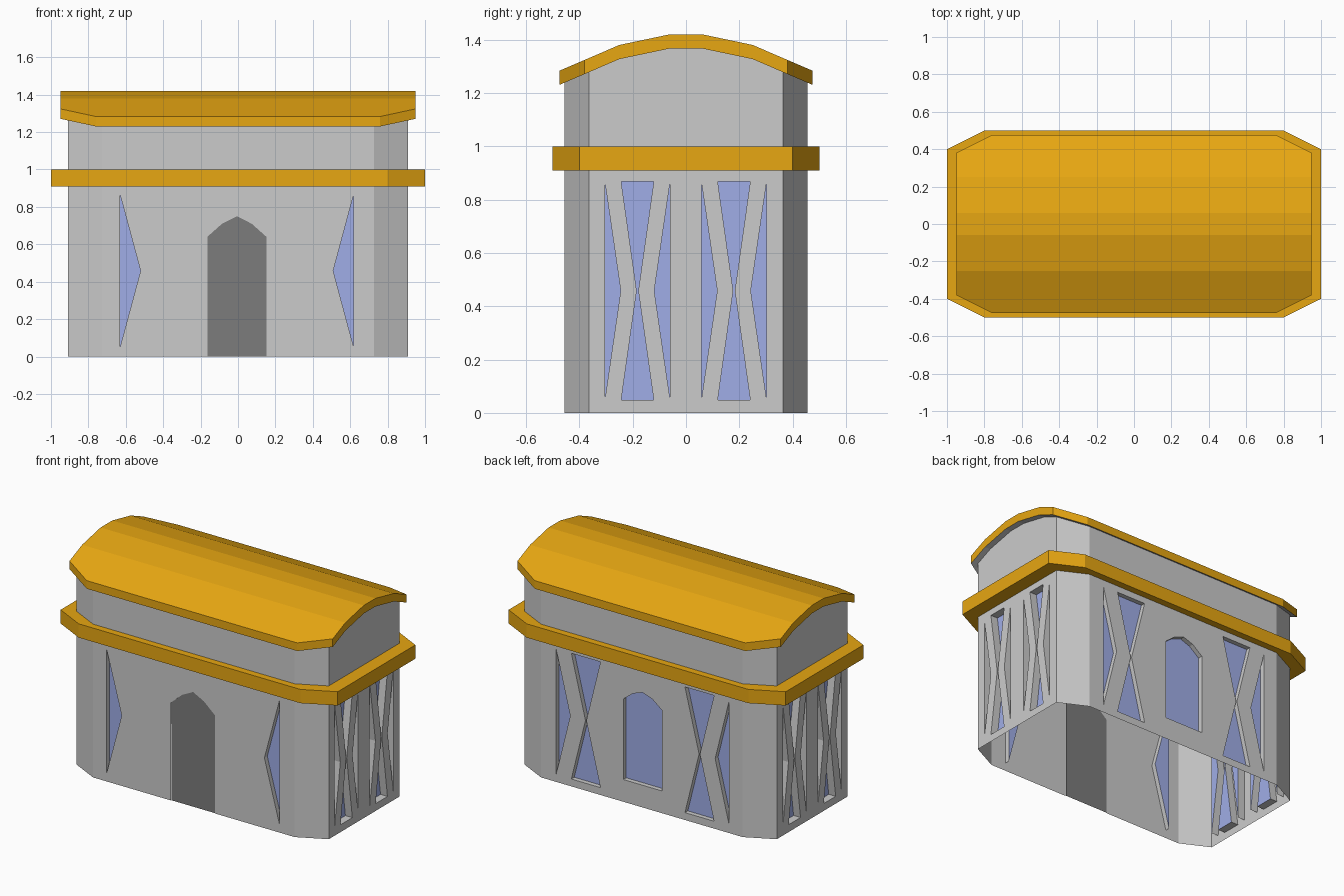
import bpy, bmesh
from mathutils import Vector

if "Cube" in bpy.data.objects:
    bpy.data.objects.remove(bpy.data.objects["Cube"])

def material(name, rgb):
    m = bpy.data.materials.new(name)
    m.diffuse_color = (*rgb, 1)
    m.use_nodes = True
    m.node_tree.nodes["Principled BSDF"].inputs["Base Color"].default_value = m.diffuse_color
    return m

ORANGE = material("orange", (0.8, 0.385, 0.006))
BLUE = material("blue", (0.35, 0.42, 0.8))
DARK = material("dark_grey", (0.2, 0.2, 0.2))

def finish(bm, name, mat=None):
    me = bpy.data.meshes.new(name)
    bm.to_mesh(me)
    bm.free()
    ob = bpy.data.objects.new(name, me)
    bpy.context.collection.objects.link(ob)
    if mat:
        me.materials.append(mat)
    return ob

# Chamfered plan: right-hand points front to back, split where the roof bends
def right_side(s):
    return [(0.8*s, -0.5*s), (s, -0.4*s), (s, -0.25), (s, -0.06),
            (s, 0.06), (s, 0.25), (s, 0.4*s), (0.8*s, 0.5*s)]

def plan(s):
    r = right_side(s)
    return r + [(-x, y) for x, y in reversed(r)]

# Vaulted roof height across the depth
def roof_z(y):
    y = abs(y)
    if y <= 0.06:
        return 1.42
    if y <= 0.25:
        return 1.42 - (y - 0.06) * 0.04 / 0.19
    return 1.38 - (y - 0.25) * 0.43

def under_z(y):
    return roof_z(y) - 0.053

# Stack closed rings of points with quads
def loft(bm, rings):
    rows = [[bm.verts.new(p) for p in r] for r in rings]
    n = len(rows[0])
    for a, b in zip(rows, rows[1:]):
        for i in range(n):
            j = (i + 1) % n
            bm.faces.new((a[i], a[j], b[j], b[i]))
    return rows

# Bridge a ring from side to side with strips
def vault(bm, ring, up=True):
    h = len(ring) // 2
    for i in range(h - 1):
        f = [ring[i], ring[i+1], ring[-2-i], ring[-1-i]]
        bm.faces.new(f if up else f[::-1])

# Upper walls
bm = bmesh.new()
p = plan(0.91)
loft(bm, [[(x, y, 0.91) for x, y in p], [(x, y, under_z(y)) for x, y in p]])
finish(bm, "upper_walls")

# Cornice band
bm = bmesh.new()
loft(bm, [[(x, y, z) for x, y in plan(s)] for s, z in
          ((0.91, 0.91), (1, 0.91), (1, 1), (0.91, 1))])
finish(bm, "cornice_band", ORANGE)

# Roof: orange top and rim, grey underside
bm = bmesh.new()
p = plan(0.95)
rows = loft(bm, [[(x, y, under_z(y)) for x, y in p], [(x, y, roof_z(y)) for x, y in p]])
vault(bm, rows[1])
finish(bm, "roof", ORANGE)
bm = bmesh.new()
vault(bm, [bm.verts.new((x, y, under_z(y))) for x, y in p], False)
finish(bm, "roof_underside")

# Wall panel with recessed openings; place(u, v, depth) gives world position
def wall(name, place, outline, holes, depth, notch=None):
    out = (Vector(place(0, 0, 0)) - Vector(place(0, 0, 1))).normalized()
    bm, glass, door = bmesh.new(), bmesh.new(), bmesh.new()

    def loop(pts, closed=True):
        vs = [bm.verts.new(place(u, v, 0)) for u, v in pts]
        es = [bm.edges.new((vs[i], vs[(i+1) % len(vs)])) for i in range(len(vs))]
        return vs, es

    edges = loop(outline)[1]
    loops = []
    for h in holes:
        vs, es = loop(h)
        edges += es
        loops.append((vs, h))
    bmesh.ops.triangle_fill(bm, edges=edges, use_beauty=True, normal=out)
    for f in bm.faces:
        f.normal_update()
        if f.normal.dot(out) < 0:
            f.normal_flip()

    def pane(target, pts, d):
        f = target.faces.new([target.verts.new(place(u, v, d)) for u, v in pts])
        f.normal_update()
        if f.normal.dot(out) < 0:
            f.normal_flip()

    for vs, h in loops:
        inner = [bm.verts.new(place(u, v, depth)) for u, v in h]
        for i in range(len(h)):
            j = (i + 1) % len(h)
            bm.faces.new((vs[i], vs[j], inner[j], inner[i]))
        pane(glass, h, depth)
    bmesh.ops.recalc_face_normals(bm, faces=bm.faces[:])
    if sum(f.normal.dot(out) for f in bm.faces) < 0:
        bmesh.ops.reverse_faces(bm, faces=bm.faces[:])
    finish(bm, name)
    finish(glass, name + "_windows", BLUE)
    if notch:
        pane(door, notch, 0.004)
        finish(door, "door", DARK)

# Opening shapes
ZB, ZM, ZT = 0.048, 0.458, 0.868

def triangle(base, apex):
    return [(base, ZB + 0.005), (apex, ZM), (base, ZT - 0.005)]

def hourglass(c, w):
    k = 0.003
    return [(c-w, ZB), (c+w, ZB), (c+k, ZM), (c+w, ZT), (c-w, ZT), (c-k, ZM)]

def arch(c, w, bottom, spring, mid, top):
    return [(c-w, bottom), (c-w, spring), (c-w/2, mid), (c, top),
            (c+w/2, mid), (c+w, spring), (c+w, bottom)]

X, Y, CX, CY, H = 0.91, 0.455, 0.728, 0.364, 0.91
OFF = -0.006

# Front wall with door notch and outer triangle windows
door = arch(OFF, 0.158, 0, 0.64, 0.71, 0.75)
wall("front_wall", lambda u, v, d: (u, -Y + d, v),
     [(-CX, 0)] + door + [(CX, 0), (CX, H), (-CX, H)],
     [triangle(OFF + s*0.624, OFF + s*0.515) for s in (-1, 1)], 0.03, door)

# Back wall with arched window between crossed windows
holes = [arch(OFF, 0.14, 0.145, 0.67, 0.725, 0.75)]
for s in (-1, 1):
    holes += [triangle(OFF + s*0.624, OFF + s*0.523), hourglass(OFF + s*0.41, 0.105)]
wall("back_wall", lambda u, v, d: (u, Y - d, v),
     [(-CX, 0), (CX, 0), (CX, H), (-CX, H)], holes, 0.03)

# End walls with two crossed windows each
holes = []
for c in (-0.182, 0.18):
    holes += [hourglass(c, 0.061), triangle(c - 0.122, c - 0.063), triangle(c + 0.122, c + 0.063)]
for name, s in (("right_wall", 1), ("left_wall", -1)):
    wall(name, lambda u, v, d, s=s: (s*(X - d), u, v),
         [(-CY, 0), (CY, 0), (CY, H), (-CY, H)], holes, 0.05)

# Chamfered corner walls
bm = bmesh.new()
for sx in (-1, 1):
    for sy in (-1, 1):
        a, b = (sx*CX, sy*Y), (sx*X, sy*CY)
        if sx * sy > 0:
            a, b = b, a
        bm.faces.new([bm.verts.new(q) for q in
                      ((*a, 0), (*b, 0), (*b, H), (*a, H))])
finish(bm, "corner_walls")
